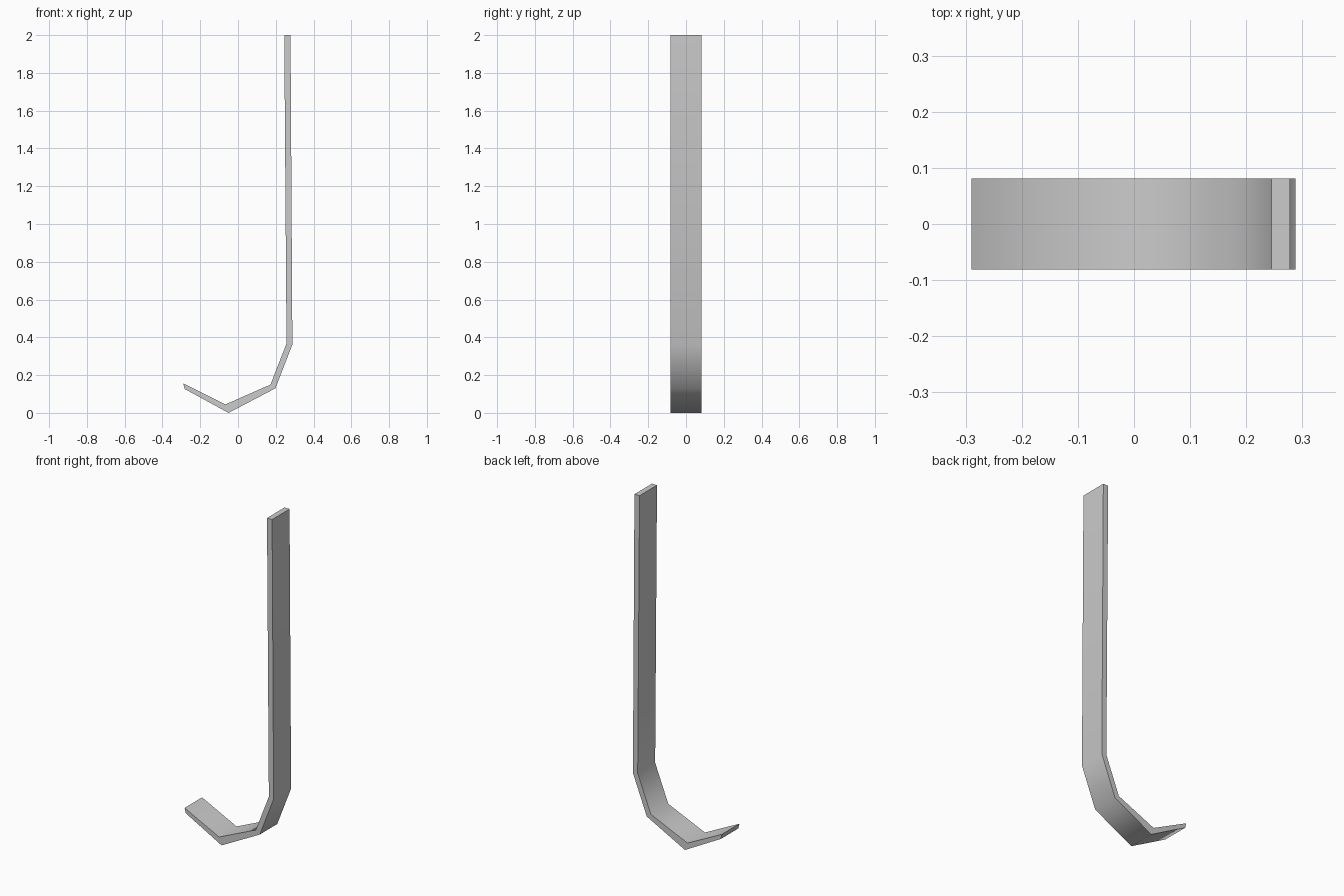
import bpy, bmesh
from math import radians

if "Cube" in bpy.data.objects:
    bpy.data.objects.remove(bpy.data.objects["Cube"])

HALF_WIDTH = 0.081

# Bent bar outline in the XZ plane: (inner point, outer point) at each bend
stations = [
    ((0.245, 2.0), (0.278, 2.0)),        # top end
    ((0.257, 0.368), (0.288, 0.362)),    # upper bend
    ((0.172, 0.15), (0.198, 0.13)),      # lower bend
    ((-0.066, 0.045), (-0.05, 0.0)),     # bottom of hook
    ((-0.29, 0.156), (-0.283, 0.127)),   # hook tip
]

bm = bmesh.new()

# One rectangular ring of vertices per station
rings = []
for (ix, iz), (ox, oz) in stations:
    corners = [(ix, -HALF_WIDTH, iz), (ox, -HALF_WIDTH, oz),
               (ox, HALF_WIDTH, oz), (ix, HALF_WIDTH, iz)]
    rings.append([bm.verts.new(c) for c in corners])

# Bridge the rings and cap both ends
for a, b in zip(rings, rings[1:]):
    for i in range(4):
        j = (i + 1) % 4
        bm.faces.new((a[i], a[j], b[j], b[i]))
bm.faces.new(rings[0])
bm.faces.new(rings[-1][::-1])
bmesh.ops.recalc_face_normals(bm, faces=bm.faces)

mesh = bpy.data.meshes.new("hooked_bar")
bm.to_mesh(mesh)
bm.free()
bar = bpy.data.objects.new("hooked_bar", mesh)
bpy.context.collection.objects.link(bar)

# Smooth across the bends, sharp along the bar's edges
bpy.context.view_layer.objects.active = bar
bar.select_set(True)
bpy.ops.object.shade_smooth_by_angle(angle=radians(65))
